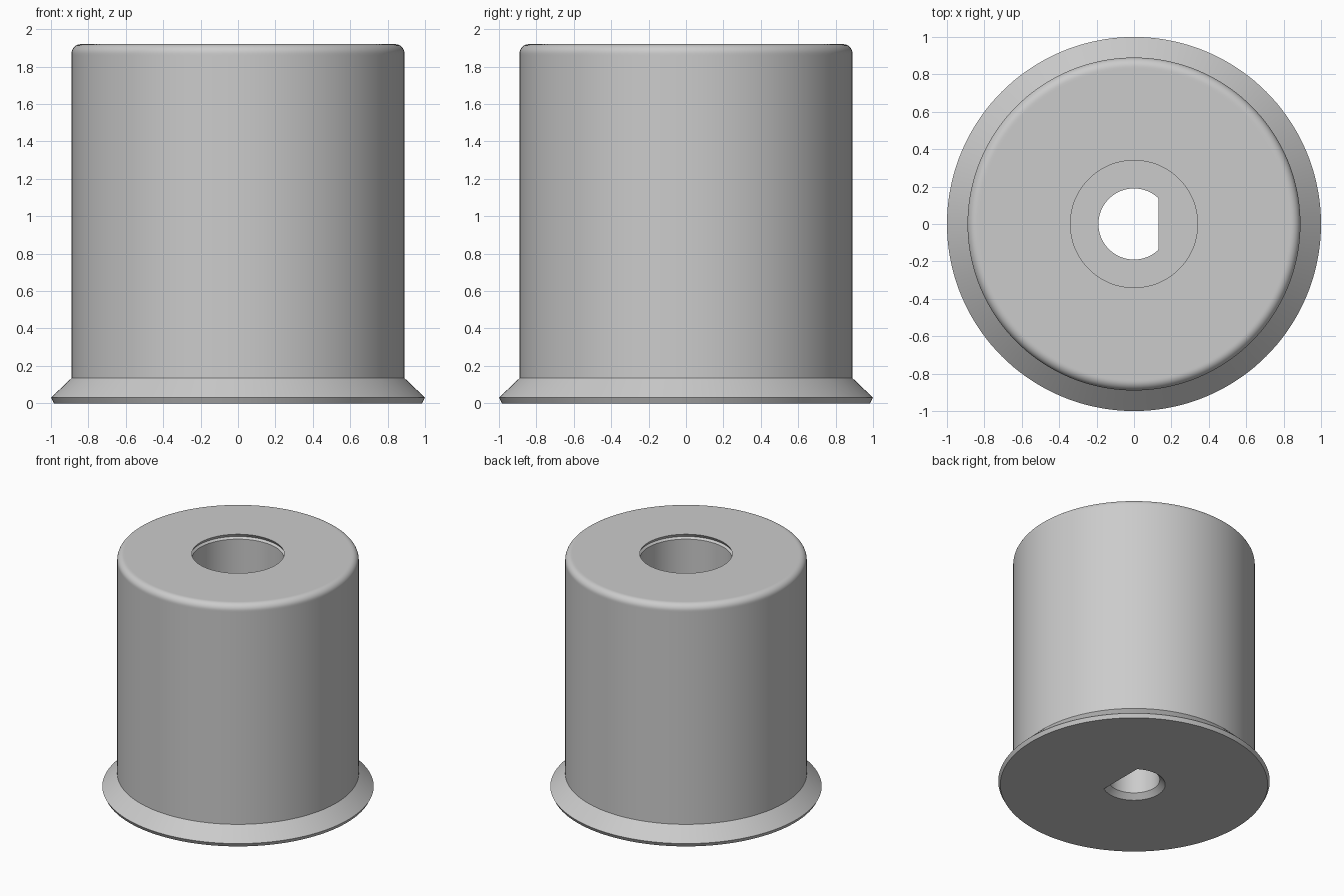
import bpy, bmesh, math

if "Cube" in bpy.data.objects:
    bpy.data.objects.remove(bpy.data.objects["Cube"], do_unlink=True)

SEGMENTS = 144
HEIGHT = 1.92
BODY_R = 0.89
FILLET = 0.05
BORE_R = 0.34
BORE_FLOOR = 1.0
SHAFT_R = 0.19
SHAFT_FLAT = 0.13   # x of the flat side of the shaft hole

# One flat grey for the whole part
grey = bpy.data.materials.new("plain grey")
grey.use_nodes = True
colour = (0.6, 0.6, 0.6, 1)
grey.diffuse_color = colour
grey.node_tree.nodes["Principled BSDF"].inputs["Base Color"].default_value = colour


def fillet(cx, cz, r, steps=8):
    """Quarter round from the side wall up to the top face."""
    angles = [math.pi / 2 * i / steps for i in range(steps + 1)]
    return [(cx + r * math.cos(a), cz + r * math.sin(a), False) for a in angles]


def lathe(name, profile):
    """Spin a closed (radius, height, has_flat) profile round the z axis."""
    bm = bmesh.new()
    rings = []
    for r, z, has_flat in profile:
        ring = []
        for i in range(SEGMENTS):
            a = math.tau * i / SEGMENTS
            x, y = r * math.cos(a), r * math.sin(a)
            ring.append(bm.verts.new((min(x, SHAFT_FLAT) if has_flat else x, y, z)))
        rings.append(ring)
    for lower, upper in zip(rings, rings[1:] + rings[:1]):
        for i in range(SEGMENTS):
            j = (i + 1) % SEGMENTS
            bm.faces.new((lower[i], lower[j], upper[j], upper[i]))
    bmesh.ops.recalc_face_normals(bm, faces=bm.faces)
    mesh = bpy.data.meshes.new(name)
    bm.to_mesh(mesh)
    bm.free()
    mesh.materials.append(grey)
    obj = bpy.data.objects.new(name, mesh)
    bpy.context.collection.objects.link(obj)
    return obj


# Flared foot and side wall
outside = [(0.985, 0, False), (1.0, 0.03, False), (BODY_R, 0.135, False),
           (BODY_R, HEIGHT - FILLET - 0.01, False)]
# Rounded top rim and flat top
top = fillet(BODY_R - FILLET, HEIGHT - FILLET, FILLET)
top.append((BODY_R - FILLET - 0.01, HEIGHT, False))
# Wide bore with a shallow groove below its lip
bore = [(BORE_R, HEIGHT, False), (BORE_R + 0.015, HEIGHT - 0.025, False),
        (BORE_R, HEIGHT - 0.04, False), (BORE_R, BORE_FLOOR, False)]
# D-shaped shaft hole with a chamfered mouth underneath
shaft = [(SHAFT_R, BORE_FLOOR, True), (SHAFT_R, 0.04, True), (SHAFT_R + 0.04, 0, True)]

hub = lathe("flanged_hub", outside + top + bore + shaft)

bpy.ops.object.select_all(action="DESELECT")
hub.select_set(True)
bpy.context.view_layer.objects.active = hub
bpy.ops.object.shade_smooth_by_angle(angle=math.radians(25))
